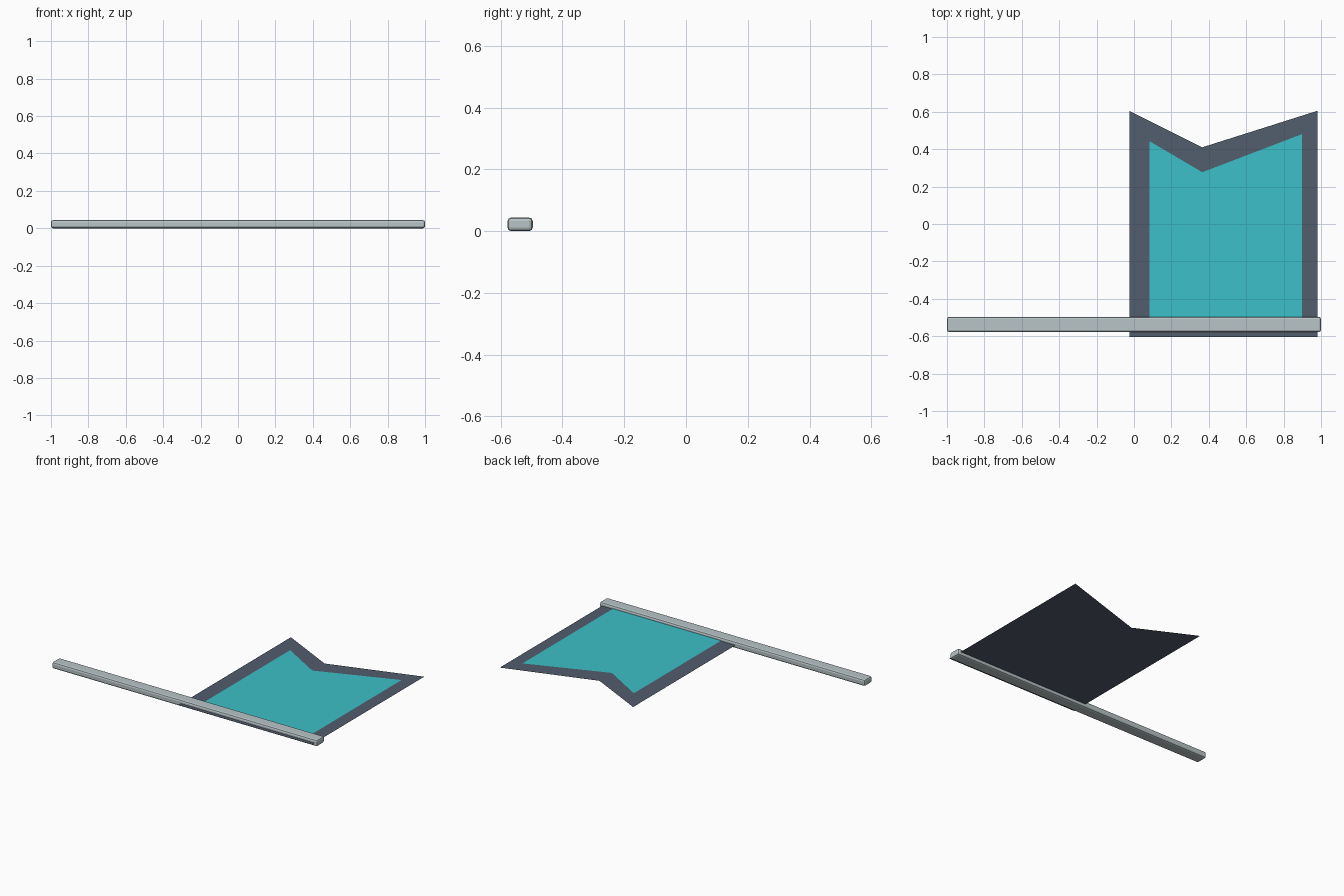
import bpy
import bmesh

if "Cube" in bpy.data.objects:
    bpy.data.objects.remove(bpy.data.objects["Cube"])


def material(name, rgb):
    mat = bpy.data.materials.new(name)
    mat.diffuse_color = (*rgb, 1.0)
    mat.use_nodes = True
    mat.node_tree.nodes["Principled BSDF"].inputs["Base Color"].default_value = mat.diffuse_color
    return mat


def add_object(name, bm, mat):
    mesh = bpy.data.meshes.new(name)
    bm.to_mesh(mesh)
    bm.free()
    mesh.materials.append(mat)
    obj = bpy.data.objects.new(name, mesh)
    bpy.context.collection.objects.link(obj)
    return obj


def flat_sheet(name, outline, z, mat):
    """Single upward-facing sheet from a counter-clockwise outline."""
    bm = bmesh.new()
    bm.faces.new([bm.verts.new((x, y, z)) for x, y in outline])
    bmesh.ops.triangulate(bm, faces=bm.faces[:])
    return add_object(name, bm, mat)


pale_grey = material("pale grey", (0.48, 0.55, 0.57))
slate = material("slate", (0.084, 0.109, 0.153))
teal = material("teal", (0.045, 0.527, 0.578))

# Pole: long bar with softened edges
bm = bmesh.new()
bmesh.ops.create_cube(bm, size=1.0)
for v in bm.verts:
    v.co.x *= 2.0
    v.co.y = v.co.y * 0.082 - 0.537
    v.co.z = v.co.z * 0.044 + 0.022
bmesh.ops.bevel(bm, geom=bm.edges[:], offset=0.012, segments=2,
                profile=0.5, affect='EDGES')
add_object("pole", bm, pale_grey)

# Banner: swallow-tailed sheet running through the middle of the pole
flat_sheet("banner_border",
           [(-0.025, -0.605), (0.98, -0.605), (0.98, 0.605),
            (0.365, 0.41), (-0.025, 0.605)], 0.022, slate)

# Coloured panel lying just above the border sheet
flat_sheet("banner_panel",
           [(0.083, -0.52), (0.897, -0.52), (0.897, 0.48),
            (0.365, 0.277), (0.083, 0.443)], 0.025, teal)
